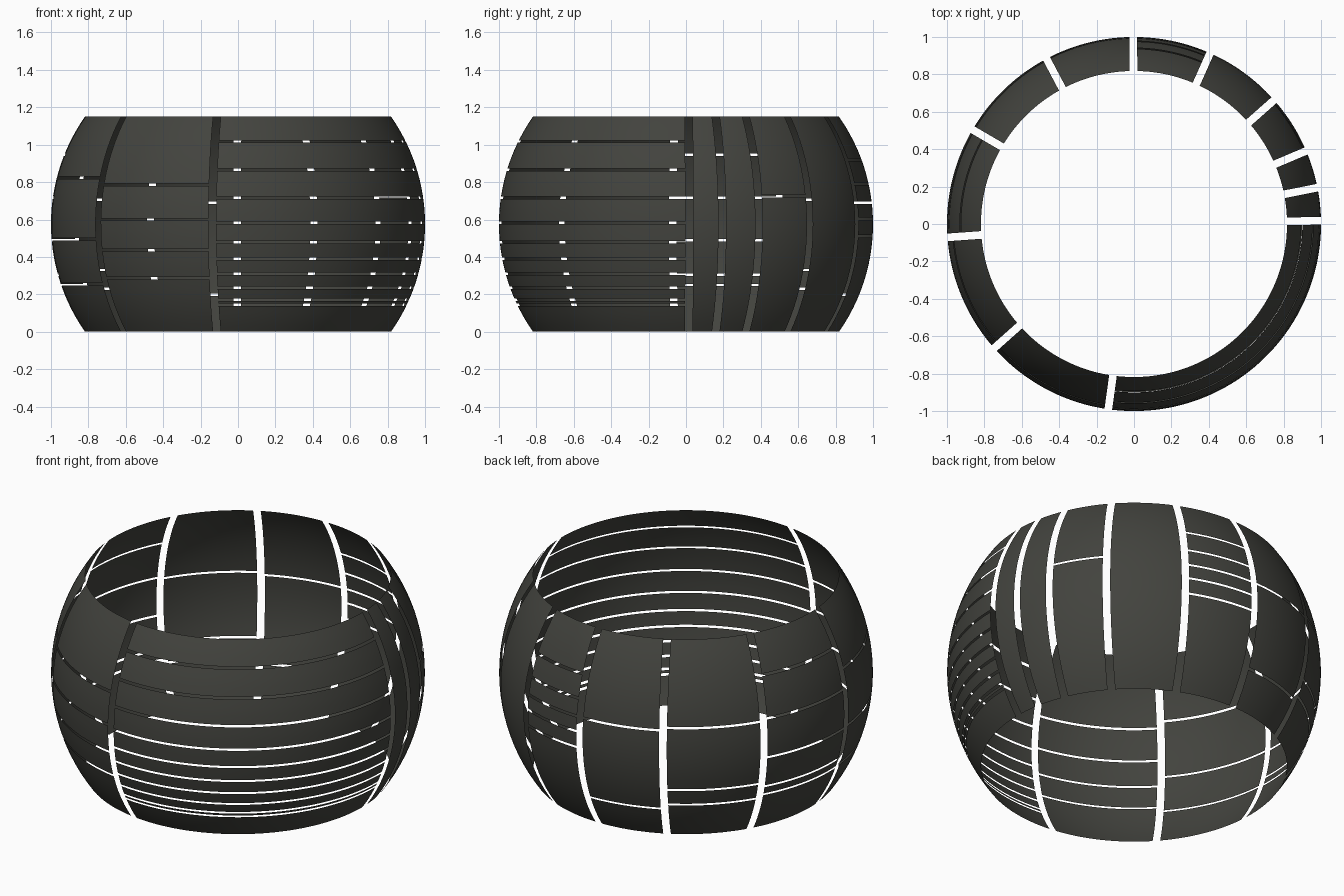
import bpy, bmesh
from math import asin, sin, cos, sqrt, radians, ceil

HEIGHT = 1.15          # height of the spherical band, sphere radius is 1
MID = HEIGHT / 2
GAP = 0.041            # width of the upright gaps
SLIT = 0.013           # height of the level slits

cube = bpy.data.objects.get("Cube")
if cube:
    bpy.data.objects.remove(cube, do_unlink=True)

# Single dark olive grey
grey = bpy.data.materials.new("dark_olive_grey")
grey.use_nodes = True
colour = (0.055, 0.056, 0.048, 1)
grey.diffuse_color = colour
bsdf = grey.node_tree.nodes["Principled BSDF"]
bsdf.inputs["Base Color"].default_value = colour
bsdf.inputs["Roughness"].default_value = 0.6


def add_strip(bm, start, end, z0, z1):
    """Curved strip of the sphere between two gaps and two heights."""
    cols = max(3, ceil((end - start) / 1.5))
    lat0, lat1 = asin(z0 - MID), asin(z1 - MID)
    rows = max(1, ceil((lat1 - lat0) / radians(3)))
    grid = []
    for j in range(rows + 1):
        lat = lat0 + (lat1 - lat0) * j / rows
        r = cos(lat)
        inset = asin(GAP / 2 / r)          # keeps the gap equally wide at every height
        a0, a1 = radians(start) + inset, radians(end) - inset
        line = []
        for i in range(cols + 1):
            a = a0 + (a1 - a0) * i / cols
            line.append(bm.verts.new((r * cos(a), r * sin(a), MID + sin(lat))))
        grid.append(line)
    for low, high in zip(grid, grid[1:]):
        for i in range(cols):
            bm.faces.new((low[i], low[i + 1], high[i + 1], high[i])).smooth = True


def add_panel(name, start, end, slits):
    """Panel between two gap angles, split into strips by its slits."""
    bm = bmesh.new()
    bottom = 0
    for z in sorted(slits):
        add_strip(bm, start, end, bottom, z - SLIT / 2)
        bottom = z + SLIT / 2
    add_strip(bm, start, end, bottom, HEIGHT)
    mesh = bpy.data.meshes.new(name)
    bm.to_mesh(mesh)
    bm.free()
    mesh.materials.append(grey)
    obj = bpy.data.objects.new(name, mesh)
    bpy.context.collection.objects.link(obj)


# Panels in order around the band: name, angle of the gap before it, slit heights
panels = [
    ("left_narrow_panel", 1, []),
    ("left_slim_panel", 11.2, []),
    ("left_rear_panel", 23, [0.725]),
    ("rear_left_plain_panel", 41.5, []),
    ("rear_left_slotted_panel", 66, [0.51, 0.604, 0.69, 0.79, 0.92]),
    ("rear_panel", 90.2, [0.197, 0.69]),
    ("rear_right_panel", 117.9, [0.23, 0.33, 0.706]),
    ("right_rear_panel", 149.7, [0.25, 0.305, 0.49, 0.717, 0.947]),
    ("right_front_panel", 184.1, [0.255, 0.495, 0.823]),
    ("front_right_panel", 221.6, [0.286, 0.436, 0.6, 0.787]),
    ("front_wide_panel", 262.1, [0.144, 0.171, 0.235, 0.31, 0.39,
                                 0.478, 0.583, 0.717, 0.867, 1.017]),
]
for k, (name, start, slits) in enumerate(panels):
    end = panels[k + 1][1] if k + 1 < len(panels) else panels[0][1] + 360
    add_panel(name, start, end, slits)
